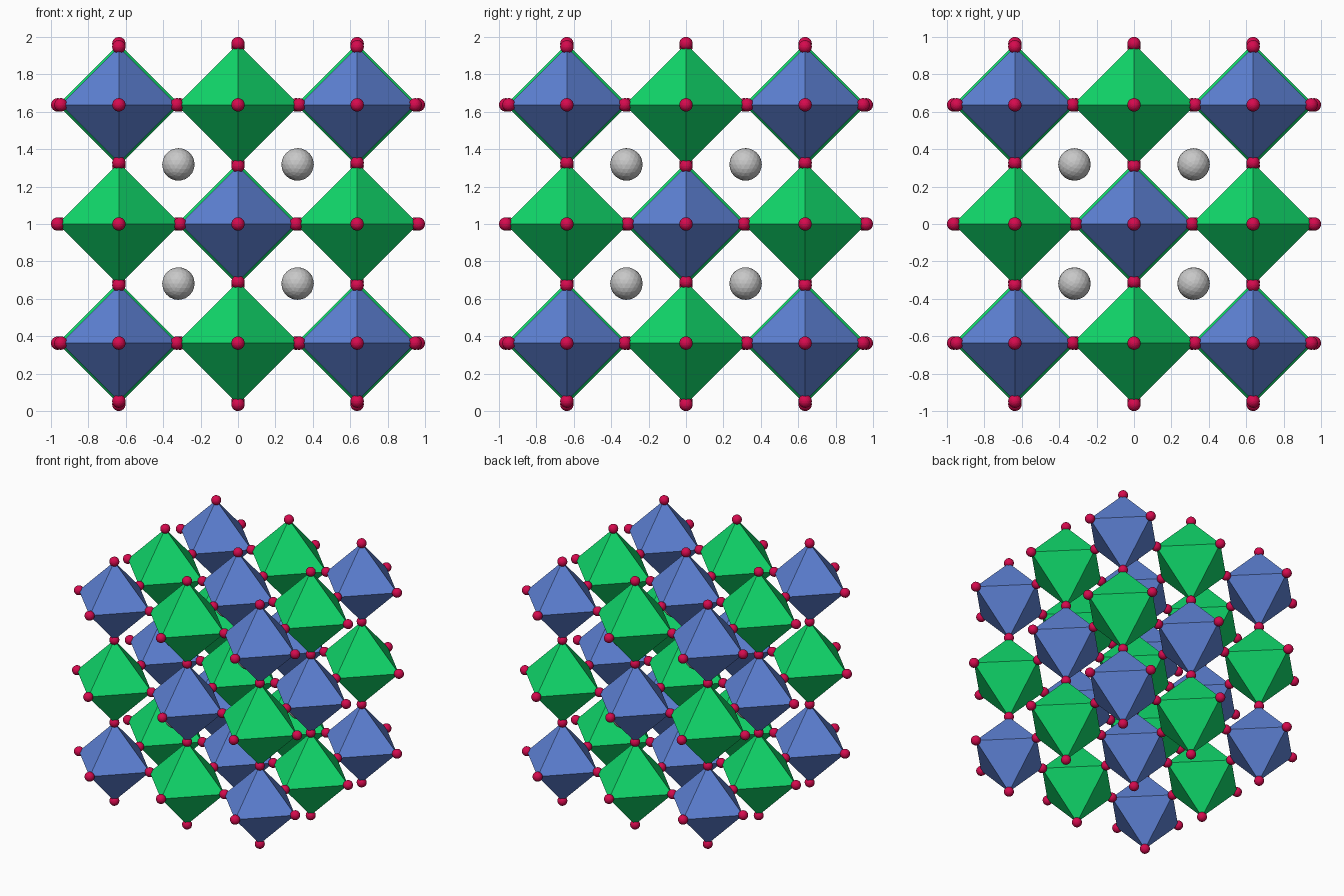
import bpy, bmesh
from itertools import product
from mathutils import Vector, Matrix

if "Cube" in bpy.data.objects:
    bpy.data.objects.remove(bpy.data.objects["Cube"])

PITCH = 0.637          # spacing of the lattice
R_GREEN = 0.327        # octahedron centre to corner
R_BLUE = PITCH - R_GREEN
R_RED = 0.036          # corner ball radius
R_GREY = 0.087         # cavity ball radius
MID = Vector((0, 0, 1))
AXES = [Vector(a) for a in ((1, 0, 0), (-1, 0, 0), (0, 1, 0),
                            (0, -1, 0), (0, 0, 1), (0, 0, -1))]


def material(name, rgb):
    m = bpy.data.materials.new(name)
    lin = [((c / 255 + 0.055) / 1.055) ** 2.4 if c > 10 else c / 255 / 12.92 for c in rgb]
    m.diffuse_color = (*lin, 1)
    m.use_nodes = True
    m.node_tree.nodes["Principled BSDF"].inputs["Base Color"].default_value = m.diffuse_color
    return m


def finish(name, bm, mat):
    bmesh.ops.recalc_face_normals(bm, faces=bm.faces)
    mesh = bpy.data.meshes.new(name)
    bm.to_mesh(mesh)
    bm.free()
    mesh.materials.append(mat)
    bpy.context.collection.objects.link(bpy.data.objects.new(name, mesh))


def octahedra(name, centres, radius, mat):
    bm = bmesh.new()
    for c in centres:
        v = [bm.verts.new(c + a * radius) for a in AXES]
        for x, y, z in product((0, 1), (2, 3), (4, 5)):
            bm.faces.new((v[x], v[y], v[z]))
    finish(name, bm, mat)


def balls(name, centres, radius, mat):
    bm = bmesh.new()
    for c in centres:
        bmesh.ops.create_icosphere(bm, subdivisions=3, radius=radius,
                                   matrix=Matrix.Translation(c))
    finish(name, bm, mat)


blue = material("blue", (94, 130, 214))
green = material("green", (16, 217, 107))
red = material("crimson", (214, 10, 78))
grey = material("light grey", (200, 200, 200))

# Alternating octahedra on a 3 x 3 x 3 lattice
cells = list(product((-1, 0, 1), repeat=3))
blue_centres = [MID + Vector(c) * PITCH for c in cells if sum(c) % 2]
green_centres = [MID + Vector(c) * PITCH for c in cells if sum(c) % 2 == 0]
octahedra("blue_octahedra", blue_centres, R_BLUE, blue)
octahedra("green_octahedra", green_centres, R_GREEN, green)

# One ball on every octahedron corner, shared where two corners meet
corners = {}
for centres, radius in ((blue_centres, R_BLUE), (green_centres, R_GREEN)):
    for c in centres:
        for a in AXES:
            p = c + a * radius
            corners[tuple(round(k * 1000) for k in p)] = p
balls("corner_balls", corners.values(), R_RED, red)

# Balls in the eight cavities
balls("cavity_balls",
      [MID + Vector(s) * PITCH / 2 for s in product((-1, 1), repeat=3)],
      R_GREY, grey)
